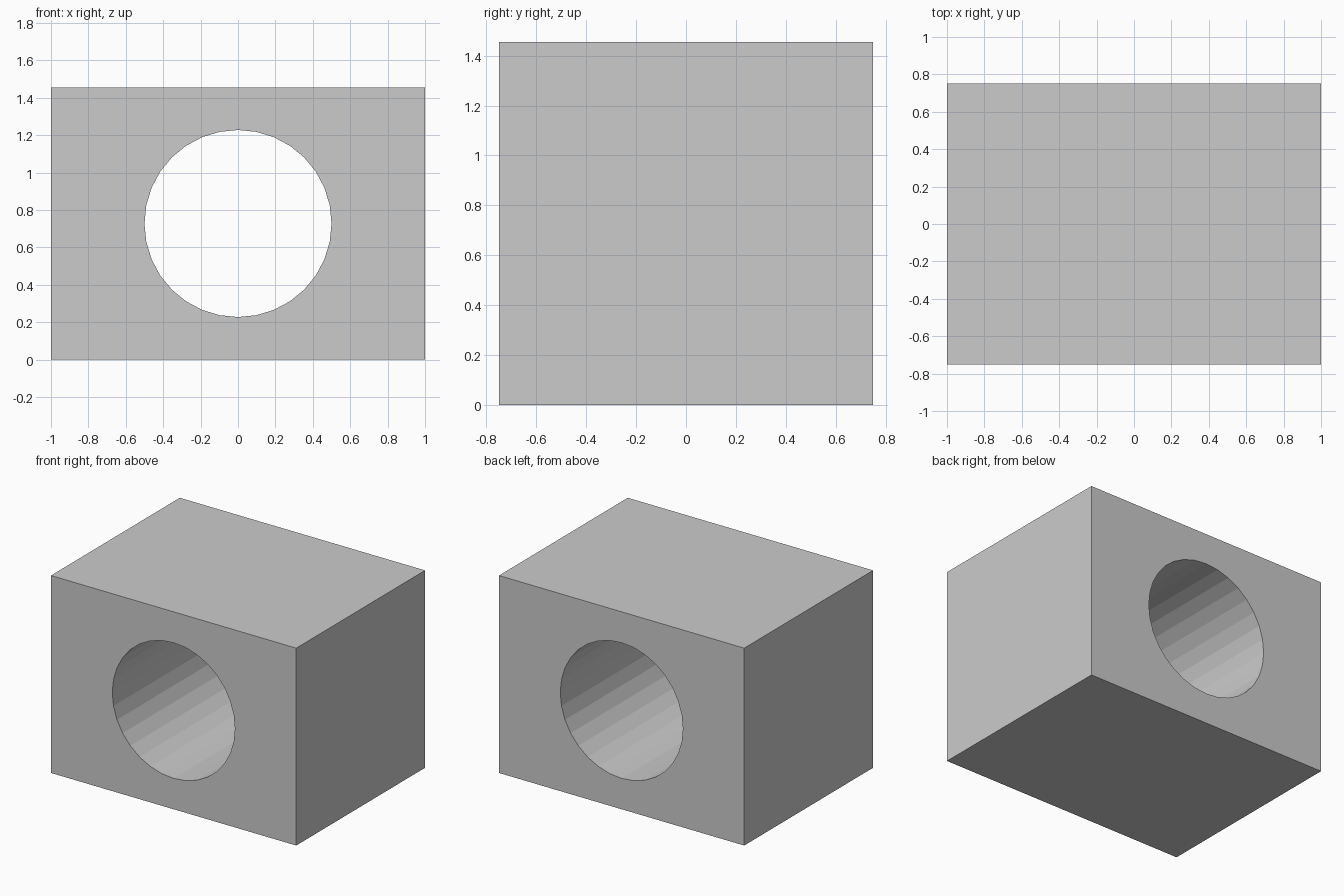
import bpy
import math

if "Cube" in bpy.data.objects:
    bpy.data.objects.remove(bpy.data.objects["Cube"])

WIDTH, DEPTH, HEIGHT = 2.0, 1.5, 1.455
HOLE_RADIUS, HOLE_SIDES = 0.5, 32

# Solid block standing on the ground
bpy.ops.mesh.primitive_cube_add(size=1, location=(0, 0, HEIGHT / 2))
block = bpy.context.object
block.name = "block"
block.scale = (WIDTH, DEPTH, HEIGHT)
bpy.ops.object.transform_apply(location=False, rotation=False, scale=True)

# Cylinder that cuts the round hole from front to back
bpy.ops.mesh.primitive_cylinder_add(
    vertices=HOLE_SIDES, radius=HOLE_RADIUS, depth=DEPTH * 2,
    location=(0, 0, HEIGHT / 2), rotation=(math.pi / 2, 0, 0))
cutter = bpy.context.object
cutter.name = "hole_cutter"
cutter.hide_render = True

# Cut the hole, then discard the cutter
cut = block.modifiers.new("round_hole", 'BOOLEAN')
cut.operation = 'DIFFERENCE'
cut.solver = 'EXACT'
cut.object = cutter
bpy.context.view_layer.objects.active = block
bpy.ops.object.modifier_apply(modifier=cut.name)
bpy.data.objects.remove(cutter, do_unlink=True)
